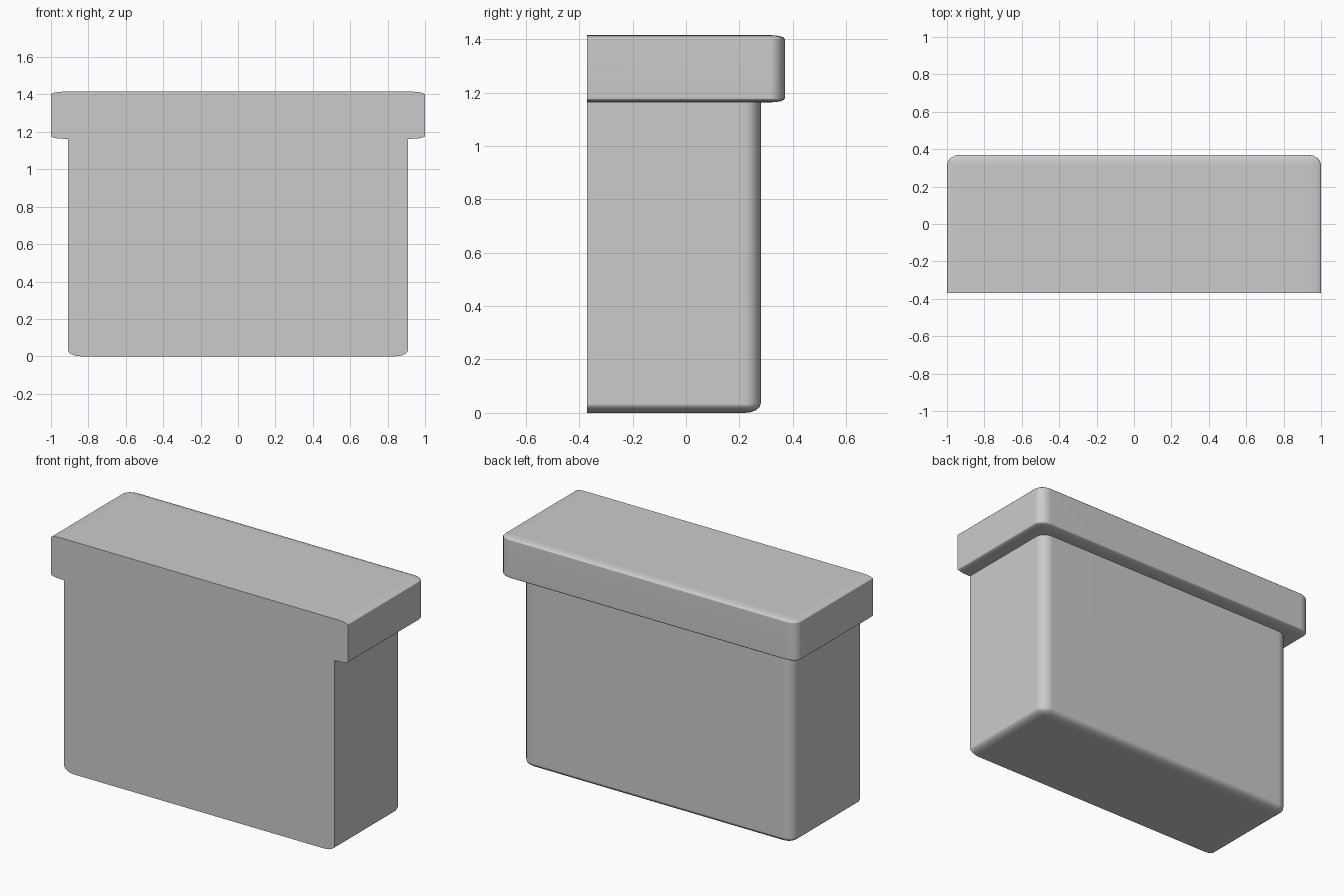
import bpy, bmesh, math
from mathutils import Matrix, Vector

if "Cube" in bpy.data.objects:
    bpy.data.objects.remove(bpy.data.objects["Cube"])

FRONT = -0.37


def rounded_block(name, lo, hi, radii, round_top):
    """Box with elliptical edge rounding; the front stays a clean flat cut."""
    lo, hi, r = Vector(lo), Vector(hi), Vector(radii)
    unit = Vector([(hi[i] - lo[i]) / r[i] for i in range(3)])
    bm = bmesh.new()
    bmesh.ops.create_cube(bm, size=1)
    # Work in a space where every rounding radius is 1
    bmesh.ops.scale(bm, vec=unit, verts=bm.verts)
    bm.normal_update()

    def keep_sharp(face):
        return face.normal.y < -0.9 or (not round_top and face.normal.z > 0.9)

    edges = [e for e in bm.edges if not any(keep_sharp(f) for f in e.link_faces)]
    bmesh.ops.bevel(bm, geom=edges, offset=1, offset_type='OFFSET',
                    segments=4, profile=0.5, affect='EDGES', clamp_overlap=True)
    bmesh.ops.transform(bm, matrix=Matrix.Translation((lo + hi) / 2) @ Matrix.Diagonal((*r, 1)),
                        verts=bm.verts)
    bmesh.ops.recalc_face_normals(bm, faces=bm.faces)
    mesh = bpy.data.meshes.new(name)
    bm.to_mesh(mesh)
    bm.free()
    obj = bpy.data.objects.new(name, mesh)
    bpy.context.collection.objects.link(obj)
    bpy.ops.object.select_all(action='DESELECT')
    obj.select_set(True)
    bpy.context.view_layer.objects.active = obj
    bpy.ops.object.shade_smooth_by_angle(angle=math.radians(55))
    wn = obj.modifiers.new("even_shading", 'WEIGHTED_NORMAL')
    wn.keep_sharp = True
    return obj


# Tall body with rounded bottom and back corners
rounded_block("body", (-0.91, FRONT, 0), (0.91, 0.28, 1.165), (0.07, 0.06, 0.035), False)

# Overhanging slab on top
rounded_block("top_slab", (-1, FRONT, 1.163), (1, 0.37, 1.415), (0.07, 0.055, 0.015), True)
